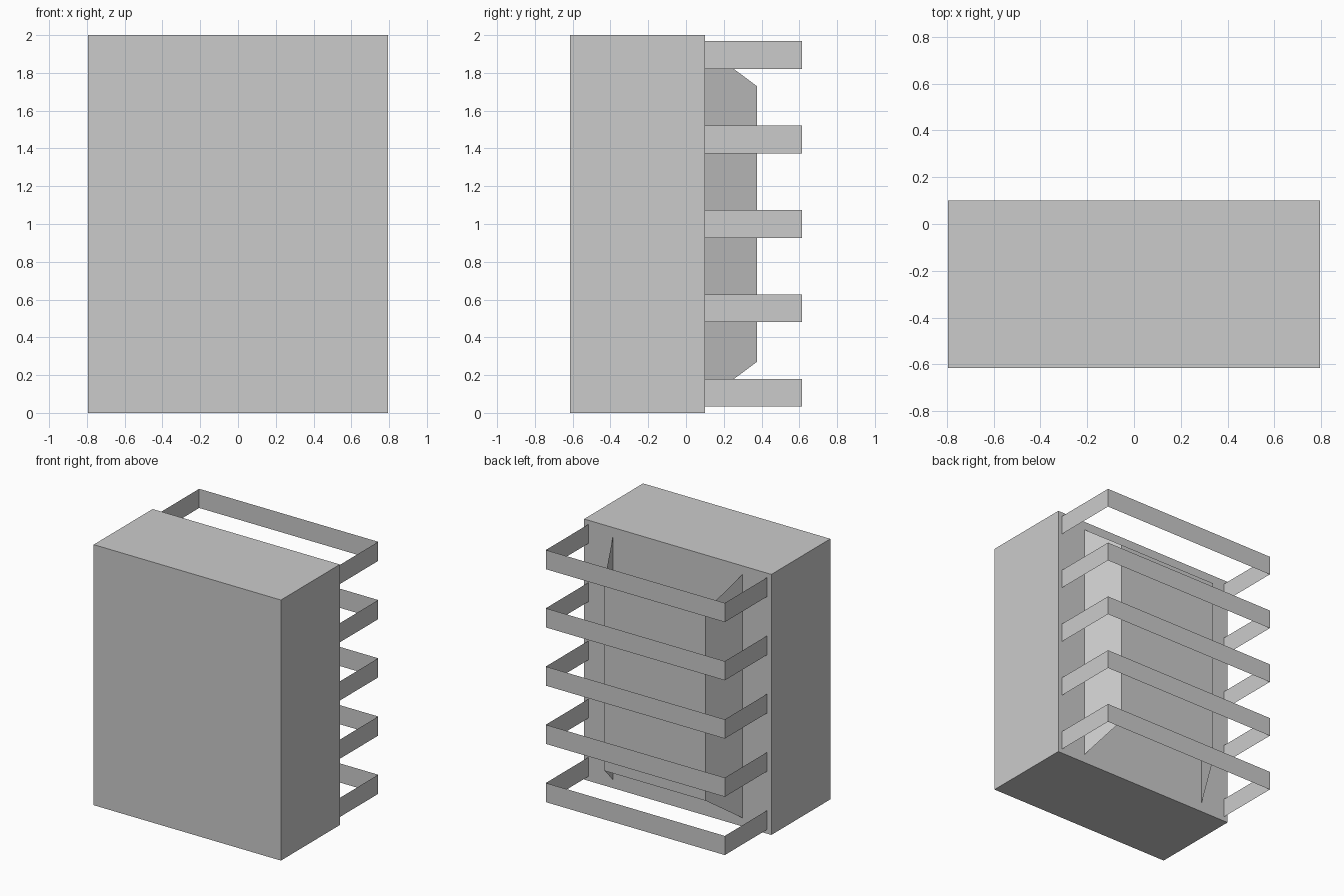
import bpy
import bmesh

if "Cube" in bpy.data.objects:
    bpy.data.objects.remove(bpy.data.objects["Cube"], do_unlink=True)

# Single flat grey
grey = bpy.data.materials.new("light_grey")
grey.use_nodes = True
COLOUR = (0.6, 0.6, 0.6, 1)
grey.diffuse_color = COLOUR
grey.node_tree.nodes["Principled BSDF"].inputs["Base Color"].default_value = COLOUR

HALF_X, FRONT, BACK, HEIGHT = 0.795, -0.615, 0.10, 2.0


def finish(name, bm):
    mesh = bpy.data.meshes.new(name)
    bm.to_mesh(mesh)
    bm.free()
    mesh.materials.append(grey)
    obj = bpy.data.objects.new(name, mesh)
    bpy.context.collection.objects.link(obj)
    return obj


def folded_sheet(name, stations):
    """Thin sheet through (x, y, bottom, top) stations."""
    bm = bmesh.new()
    pairs = [(bm.verts.new((x, y, lo)), bm.verts.new((x, y, hi)))
             for x, y, lo, hi in stations]
    for (a, b), (c, d) in zip(pairs, pairs[1:]):
        bm.faces.new((c, a, b, d))
    bmesh.ops.reverse_faces(bm, faces=bm.faces[:])
    bm.normal_update()
    # Face outwards, away from the cabinet
    if sum(f.normal.y for f in bm.faces) < 0:
        bmesh.ops.reverse_faces(bm, faces=bm.faces[:])
    return finish(name, bm)


# Cabinet body
bm = bmesh.new()
bmesh.ops.create_cube(bm, size=1)
bmesh.ops.scale(bm, vec=(2 * HALF_X, BACK - FRONT, HEIGHT), verts=bm.verts)
bmesh.ops.translate(bm, vec=(0, (FRONT + BACK) / 2, HEIGHT / 2), verts=bm.verts)
finish("cabinet_body", bm)

# Rear cover: flat panel with tapered, splayed sides, open above and below
cover = [(0.55, BACK, 0.065), (0.43, 0.375, 0.27)]
cover += [(-x, y, z) for x, y, z in reversed(cover)]
folded_sheet("rear_cover", [(x, y, z, HEIGHT - z) for x, y, z in cover])

# Five thin guard rails wrapped around the back
RAIL_X, RAIL_Y, RAIL_H = 0.76, 0.615, 0.147
for i in range(5):
    low = 0.033 + i * 0.447
    loop = [(RAIL_X, BACK), (RAIL_X, RAIL_Y), (-RAIL_X, RAIL_Y), (-RAIL_X, BACK)]
    folded_sheet(f"guard_rail_{i + 1}", [(x, y, low, low + RAIL_H) for x, y in loop])
